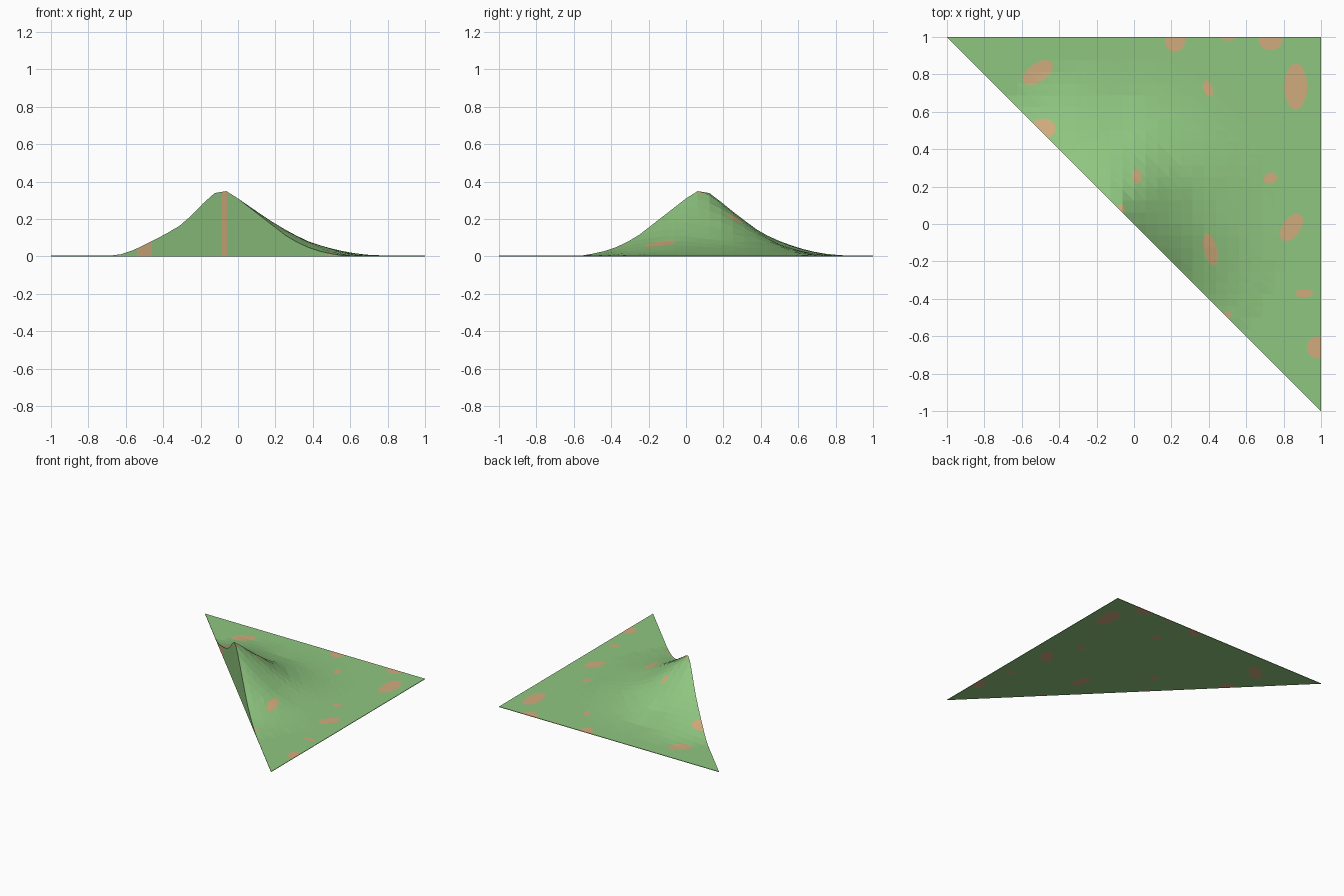
import bpy, bmesh, math
from mathutils import Vector

if "Cube" in bpy.data.objects:
    bpy.data.objects.remove(bpy.data.objects["Cube"])

def material(name, rgb):
    m = bpy.data.materials.new(name)
    m.diffuse_color = (*rgb, 1)
    m.use_nodes = True
    m.node_tree.nodes["Principled BSDF"].inputs["Base Color"].default_value = m.diffuse_color
    return m

grass = material("grass green", (0.275, 0.565, 0.216))
sand = material("sandy tan", (0.631, 0.413, 0.202))

# Hill: height falls off from the peak, one profile per 45 degrees (step 0.1)
PEAK = (-0.09, 0.09)
BASE = 0.004
PROFILES = [
    (0.365, .325, .270, .215, .160, .105, .066, .037, .018, .008),   # -45
    (0.365, .287, .217, .150, .095, .057, .034, .015, .005, BASE),   # 0
    (0.365, .280, .205, .130, .075, .043, .023, .010, .005, BASE),   # 45
    (0.365, .280, .205, .130, .068, .035, .012, .006, BASE, BASE),   # 90
    (0.365, .312, .235, .170, .128, .090, .055, .022, BASE, BASE),   # 135
]

def along(profile, d):
    i = int(d * 10)
    if i >= 9:
        return BASE
    f = d * 10 - i
    return profile[i] * (1 - f) + profile[i + 1] * f

def height(x, y):
    dx, dy = x - PEAK[0], y - PEAK[1]
    a = (math.degrees(math.atan2(dy, dx)) + 45) / 45
    a = min(max(a, 0), 4) if a > -2 else 4
    i = min(int(a), 3)
    f = a - i
    d = math.hypot(dx, dy)
    return max(BASE, along(PROFILES[i], d) * (1 - f) + along(PROFILES[i + 1], d) * f)

# Sandy patches: centre x, y, radii, tilt in degrees
PATCHES = [
    (-.515, .81, .095, .05, 35), (.22, .98, .055, .06, 0), (.5, 1, .04, .02, 0),
    (.73, .985, .065, .055, 0), (.865, .735, .062, .125, 0), (.395, .725, .025, .045, 20),
    (-.485, .51, .067, .055, 0), (.015, .255, .025, .04, 0), (.73, .245, .037, .03, 20),
    (.842, -.018, .085, .048, 55), (.408, -.135, .037, .09, 15), (.91, -.37, .05, .022, 0),
    (.98, -.66, .057, .06, 0), (.5, -.485, .02, .02, 0), (-.07, .08, .02, .025, 0),
]
SIDES = 12

def patch_planes(cx, cy, rx, ry, tilt):
    t = math.radians(tilt)
    pts = []
    for k in range(SIDES):
        a = 2 * math.pi * k / SIDES
        u, v = rx * math.cos(a), ry * math.sin(a)
        pts.append(Vector((cx + u * math.cos(t) - v * math.sin(t),
                           cy + u * math.sin(t) + v * math.cos(t), 0)))
    planes = []
    for p, q in zip(pts, pts[1:] + pts[:1]):
        e = q - p
        planes.append((p, Vector((e.y, -e.x, 0)).normalized()))
    return planes

# Triangular half of a square grid, extruded into a solid
bm = bmesh.new()
bmesh.ops.create_grid(bm, x_segments=32, y_segments=32, size=1)
bmesh.ops.triangulate(bm, faces=bm.faces[:])
bmesh.ops.bisect_plane(bm, geom=bm.verts[:] + bm.edges[:] + bm.faces[:], dist=1e-4,
                       plane_co=(0, 0, 0), plane_no=(-1, -1, 0), clear_outer=True)
bmesh.ops.triangulate(bm, faces=bm.faces[:])
lower = bm.faces[:]
top = bmesh.ops.extrude_face_region(bm, geom=lower, use_keep_orig=True)
for v in top["geom"]:
    if isinstance(v, bmesh.types.BMVert):
        v.co.z = height(v.co.x, v.co.y)
bmesh.ops.recalc_face_normals(bm, faces=bm.faces[:])

# Cut each patch outline straight down through the solid
for patch in PATCHES:
    cx, cy, rx, ry, _ = patch
    r = max(rx, ry)
    planes = patch_planes(*patch)

    def near(f):
        xs = [v.co.x for v in f.verts]
        ys = [v.co.y for v in f.verts]
        return (min(xs) < cx + r and max(xs) > cx - r and
                min(ys) < cy + r and max(ys) > cy - r)

    for co, no in planes:
        faces = [f for f in bm.faces if near(f)]
        edges = {e for f in faces for e in f.edges}
        verts = {v for f in faces for v in f.verts}
        bmesh.ops.bisect_plane(bm, geom=list(verts) + list(edges) + faces, dist=1e-5,
                               plane_co=co, plane_no=no)
    for f in bm.faces:
        c = f.calc_center_median()
        if all((c - co).dot(no) < 0 for co, no in planes):
            f.material_index = 1

mesh = bpy.data.meshes.new("hill")
bm.to_mesh(mesh)
bm.free()
mesh.materials.append(grass)
mesh.materials.append(sand)
hill = bpy.data.objects.new("hill", mesh)
bpy.context.collection.objects.link(hill)
